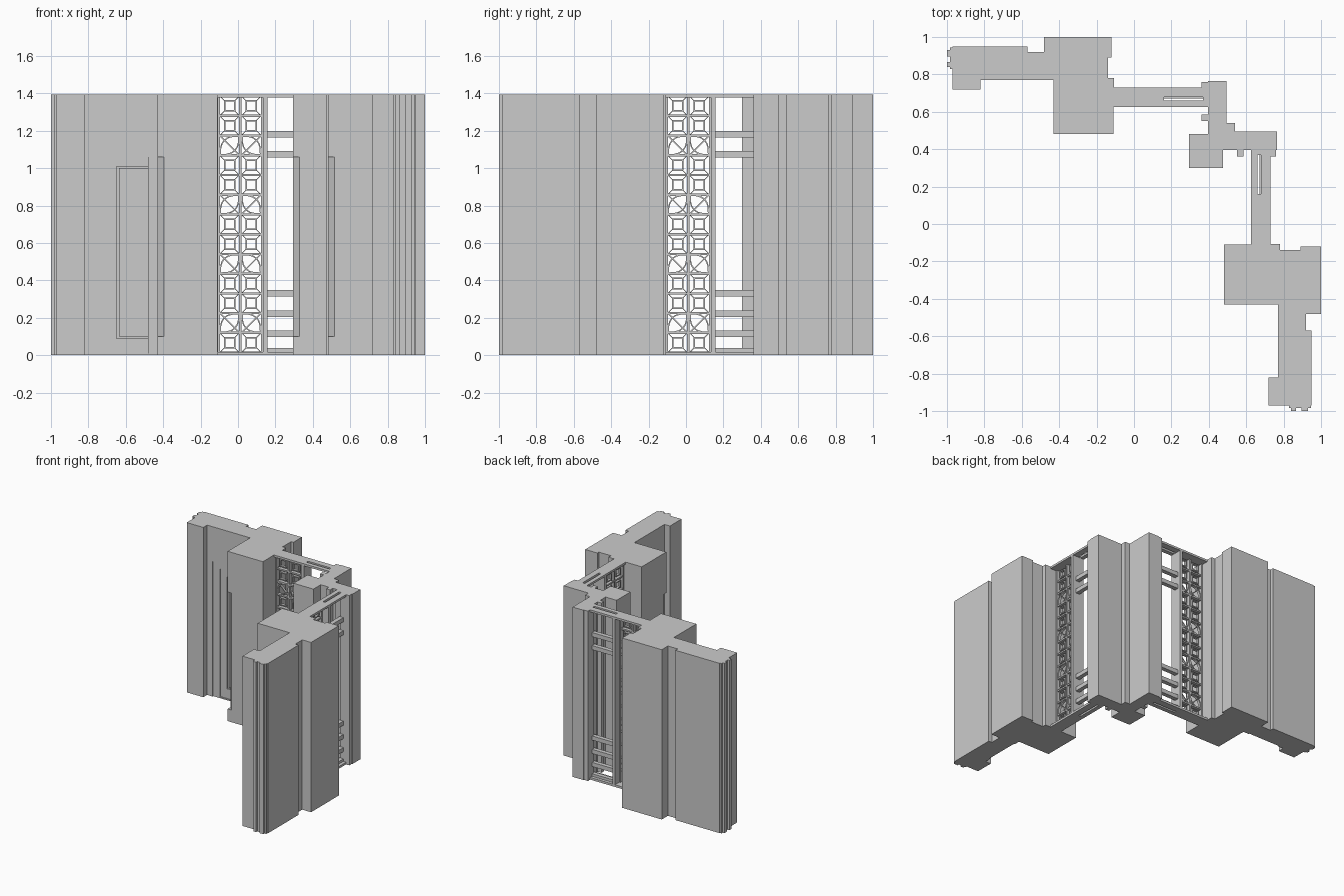
import bpy, bmesh, math
from mathutils import Vector

if "Cube" in bpy.data.objects:
    bpy.data.objects.remove(bpy.data.objects["Cube"])

H = 1.395  # wall height


class Part:
    """Collects solids in one mesh; emits it and its twin across the x=y diagonal."""

    def __init__(self, name):
        self.name, self.bm = name, bmesh.new()

    def prism(self, base, offset):
        """Extrude a polygon by an offset vector."""
        a = [self.bm.verts.new(p) for p in base]
        b = [self.bm.verts.new(Vector(p) + Vector(offset)) for p in base]
        n = len(a)
        self.bm.faces.new(a)
        self.bm.faces.new(b[::-1])
        for i in range(n):
            self.bm.faces.new((a[i], b[i], b[(i + 1) % n], a[(i + 1) % n]))

    def box(self, x0, x1, y0, y1, z0=0.0, z1=H):
        self.prism([(x0, y0, z0), (x1, y0, z0), (x1, y1, z0), (x0, y1, z0)], (0, 0, z1 - z0))

    def bar(self, p, q, w, y0, y1):
        """Straight slat between two (x, z) points."""
        p, q = Vector(p), Vector(q)
        d = (q - p).normalized() * w / 2
        n = Vector((-d.y, d.x))
        self.prism([(v.x, y0, v.y) for v in (p + n, q + n, q - n, p - n)], (0, y1 - y0, 0))

    def finish(self, twin=True):
        bmesh.ops.recalc_face_normals(self.bm, faces=self.bm.faces)
        for side in (("left", "right") if twin else ("centre",)):
            if side == "right":
                for v in self.bm.verts:
                    v.co.x, v.co.y = v.co.y, v.co.x
                bmesh.ops.reverse_faces(self.bm, faces=self.bm.faces)
            name = f"{self.name}_{side}"
            mesh = bpy.data.meshes.new(name)
            self.bm.to_mesh(mesh)
            bpy.context.collection.objects.link(bpy.data.objects.new(name, mesh))
        self.bm.free()


def pillar(part, x0, x1, y0, y1, c=0.035):
    """Square pillar with a stopped chamfer on its inner corner."""
    part.box(x0, x1, y0, y1, 0, 0.1)
    part.box(x0, x1, y0, y1, 1.06, H)
    part.prism([(x0 + c, y0, 0.1), (x1, y0, 0.1), (x1, y1, 0.1), (x0, y1, 0.1), (x0, y0 + c, 0.1)],
               (0, 0, 0.96))


# End post with tongue strips at the tip of each wing
p = Part("end_post")
p.box(-0.97, -0.82, 0.72, 0.95)
p.box(-0.985, -0.97, 0.83, 0.945)
p.box(-1.0, -0.985, 0.84, 0.865)
p.box(-1.0, -0.985, 0.895, 0.93)
p.finish()

# Solid wall with stepped recess on the inner face
p = Part("wall")
p.box(-0.82, -0.57, 0.80, 0.95)
p.box(-0.57, -0.48, 0.80, 0.92)
p.box(-0.82, -0.77, 0.77, 0.80)
p.box(-0.77, -0.42, 0.77, 0.80, 1.11, H)
p.box(-0.42, -0.14, 0.77, 0.80)
p.finish()

# Nested door frame and raised panel
p = Part("door_frame")
for x0, x1, top, inner_top, bottom, y in ((-0.77, -0.71, 1.11, 1.06, 0.01, 0.778),
                                          (-0.71, -0.65, 1.06, 1.01, 0.09, 0.786)):
    p.box(x0, x1, y, 0.80, 0, top)
    p.box(x1, -0.42, y, 0.80, inner_top, top)
    p.box(x1, -0.42, y, 0.80, 0, bottom)
p.finish()
p = Part("door_panel")
p.box(-0.635, -0.42, 0.79, 0.80, 0.10, 1.0)
p.finish()

# Outer buttress behind the main pillar
p = Part("buttress")
p.box(-0.48, -0.14, 0.77, 0.89)
p.box(-0.48, -0.12, 0.89, 1.0)
p.finish()

# Main pillar
p = Part("main_pillar")
pillar(p, -0.43, -0.11, 0.48, 0.775)
p.finish()

# Window sill, head rail and uprights
p = Part("window_frame")
for z0, z1 in ((0, 0.018), (1.378, H)):
    p.box(-0.11, 0.40, 0.68, 0.73, z0, z1)
    p.box(-0.11, 0.37, 0.625, 0.66, z0, z1)
    p.box(-0.11, 0.16, 0.655, 0.685, z0, z1)
p.box(-0.14, -0.108, 0.63, 0.78)
p.box(0.134, 0.158, 0.63, 0.73)
p.box(0.36, 0.405, 0.68, 0.76)
p.box(0.37, 0.405, 0.625, 0.68)
p.finish()

# Rails across the tall opening
p = Part("opening_rails")
for z in (0.022, 0.115, 0.222, 0.332, 1.075, 1.182):
    p.box(0.158, 0.37, 0.67, 0.705, z - 0.017, z + 0.017)
p.finish()

# Lattice screen: grid, then square rings with a leaf motif every third row
ROWS, Z0, PITCH = 13, 0.014, 0.1055
p = Part("lattice_grid")
for x in (-0.103, 0.013, 0.129):
    p.box(x - 0.007, x + 0.007, 0.64, 0.675)
for i in range(ROWS + 1):
    z = Z0 + i * PITCH
    p.box(-0.103, 0.129, 0.643, 0.672, z - 0.006, z + 0.006)
p.finish()

p = Part("lattice_motifs")
for i in range(ROWS):
    for cx, s in ((-0.045, 1), (0.071, -1)):
        cz = Z0 + (i + 0.5) * PITCH
        h = 0.049
        if i % 3 == 1:
            p.bar((cx - s * h, cz + h), (cx + s * h, cz - h), 0.007, 0.648, 0.666)
            for side in (-1, 1):
                pts = []
                for k in range(7):
                    t = -1 + k / 3
                    b = side * 0.028 * (1 - t * t)
                    pts.append((cx + s * (t * h + b), cz + t * h - b))
                for a, b in zip(pts, pts[1:]):
                    p.bar(a, b, 0.007, 0.646, 0.668)
        else:
            r = 0.027
            ring = [(cx - r, cz - r), (cx + r, cz - r), (cx + r, cz + r), (cx - r, cz + r)]
            for k in range(4):
                a, b = ring[k], ring[(k + 1) % 4]
                p.bar(a, b, 0.008, 0.646, 0.668)
                far = (cx + (a[0] - cx) * h / r, cz + (a[1] - cz) * h / r)
                p.bar(a, far, 0.004, 0.654, 0.660)
p.finish()

# Corner: return walls, trim strips, infill and pillar
p = Part("corner_return")
p.box(0.395, 0.495, 0.45, 0.765)
p.box(0.36, 0.40, 0.55, 0.585)
p.finish()
p = Part("corner_block")
p.box(0.395, 0.54, 0.395, 0.54)
p.finish(twin=False)
p = Part("corner_pillar")
pillar(p, 0.295, 0.475, 0.30, 0.48)
p.finish(twin=False)
